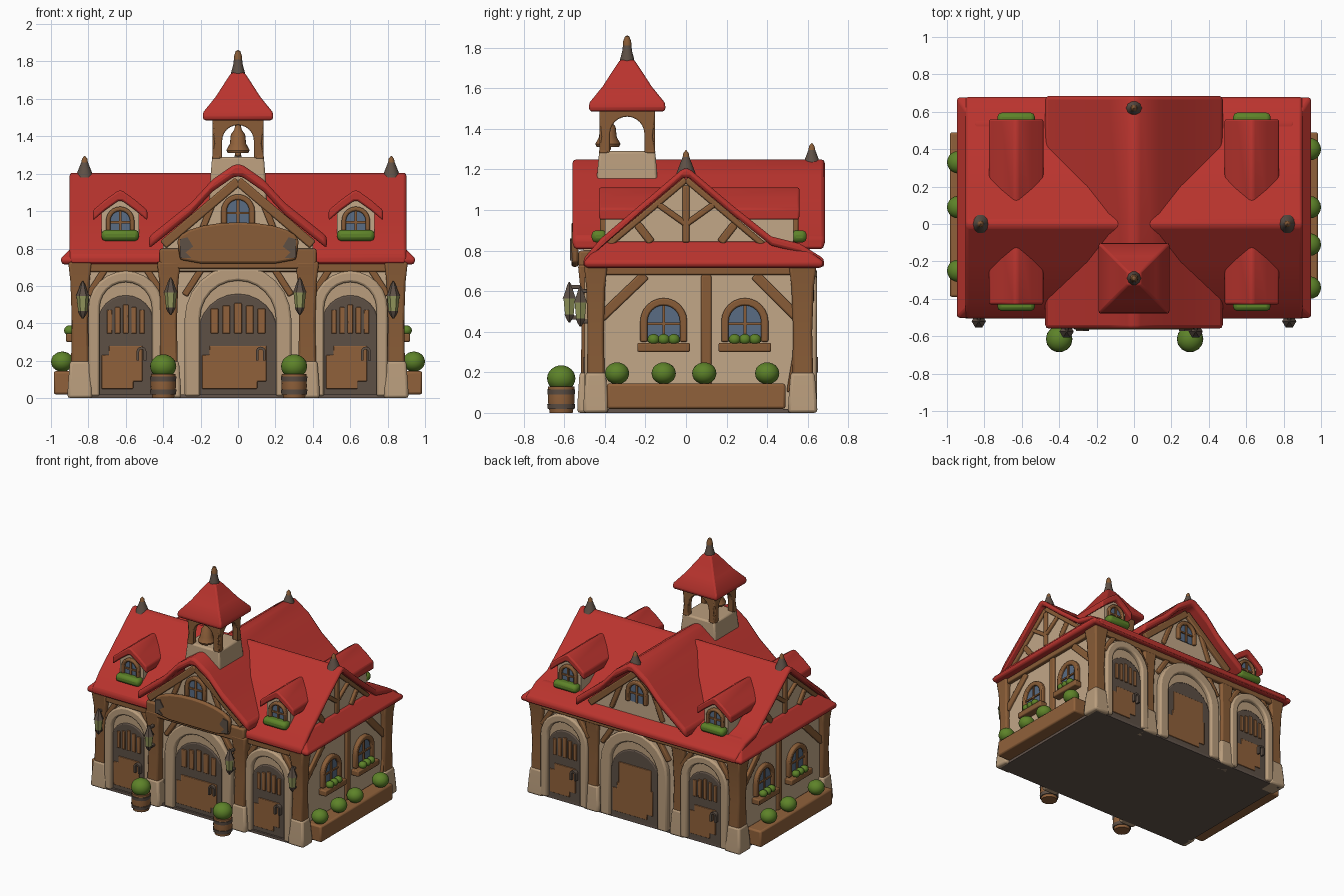
import bpy, bmesh, math
from mathutils import Matrix, Vector

cube = bpy.data.objects.get("Cube")
if cube:
    bpy.data.objects.remove(cube, do_unlink=True)


def material(name, *rgb):
    m = bpy.data.materials.new(name)
    m.use_nodes = True
    m.diffuse_color = (*rgb, 1)
    m.node_tree.nodes["Principled BSDF"].inputs["Base Color"].default_value = (*rgb, 1)
    return m


RED = material("roof red", .49, .034, .027)
PLASTER = material("plaster", .54, .385, .245)
STONE = material("tan stone", .49, .34, .205)
WOOD = material("timber brown", .25, .108, .038)
PLANK = material("door brown", .28, .12, .043)
GREY = material("dark iron", .11, .079, .06)
GREEN = material("leaf green", .11, .225, .022)
GLASS = material("blue glass", .1, .15, .23)
LAMP = material("lantern glass", .3, .32, .11)
BASE = material("underside", .125, .09, .072)
FRONT, RIGHT, BACK, LEFT = range(4)
made = []


def finish(name, bm, mat, bevel=0):
    bmesh.ops.recalc_face_normals(bm, faces=bm.faces)
    me = bpy.data.meshes.new(name)
    bm.to_mesh(me)
    bm.free()
    me.materials.append(mat)
    ob = bpy.data.objects.new(name, me)
    bpy.context.collection.objects.link(ob)
    if bevel:
        mod = ob.modifiers.new("soft edges", 'BEVEL')
        mod.width, mod.segments, mod.limit_method = bevel, 2, 'ANGLE'
    made.append(ob)


def skin(bm, loops):
    """Join successive loops of points and cap both ends."""
    rows = [[bm.verts.new(p) for p in loop] for loop in loops]
    for a, b in zip(rows, rows[1:]):
        for i in range(len(a)):
            j = (i + 1) % len(a)
            bm.faces.new((a[i], a[j], b[j], b[i]))
    bm.faces.new(rows[0])
    bm.faces.new(rows[-1])


def prism(name, pts, d0, d1, mat, face=FRONT, bevel=.008, off=(0, 0)):
    """Extrude (sideways, height) points outward from one side of the building."""
    turn = Matrix.Translation((*off, 0)) @ Matrix.Rotation(face * math.pi / 2, 4, 'Z')
    bm = bmesh.new()
    skin(bm, [[turn @ Vector((u, -d, z)) for u, z in pts] for d in (d0, d1)])
    finish(name, bm, mat, bevel)


def rect(u0, u1, z0, z1):
    return [(u0, z0), (u1, z0), (u1, z1), (u0, z1)]


def bar(u0, z0, u1, z1, w):
    n = Vector((z0 - z1, u1 - u0)).normalized() * w / 2
    return [(u0 - n.x, z0 - n.y), (u1 - n.x, z1 - n.y), (u1 + n.x, z1 + n.y), (u0 + n.x, z0 + n.y)]


def arch(c, w, top, bottom=0):
    curve = [(c + w * math.cos(i * math.pi / 12), top - w + w * math.sin(i * math.pi / 12)) for i in range(13)]
    return [(c + w, bottom)] + curve + [(c - w, bottom)]


def ring(c, w, top, t, bottom=0):
    return arch(c, w, top, bottom) + arch(c, w - t, top - t, bottom)[::-1]


def slab(pts, t):
    return pts + [(u, z - t) for u, z in reversed(pts)]


def mirrored(c, half):
    """Profile from the left eave over the ridge to the right eave."""
    return [(c - u, z) for u, z in half] + [(c + u, z) for u, z in reversed(half)]


def loft(name, rings, mat, bevel=.012):
    """Stack rectangles given as x0, x1, y0, y1, z."""
    bm = bmesh.new()
    skin(bm, [[(a, c, z), (b, c, z), (b, d, z), (a, d, z)] for a, b, c, d, z in rings])
    finish(name, bm, mat, bevel)


def lathe(name, profile, x, y, mat, n=12, bevel=0, turn=0):
    bm = bmesh.new()
    angles = [turn + math.tau * i / n for i in range(n)]
    skin(bm, [[(x + r * math.cos(a), y + r * math.sin(a), z) for a in angles] for r, z in profile])
    finish(name, bm, mat, bevel)


def ball(name, x, y, z, r, mat, squash=.9):
    bm = bmesh.new()
    bmesh.ops.create_icosphere(bm, subdivisions=3, radius=r,
                               matrix=Matrix.Translation((x, y, z)) @ Matrix.Diagonal((1, 1, squash, 1)))
    finish(name, bm, mat)


def window(name, c, d, w, top, bottom, face, t=.03):
    prism(name + "_glass", arch(c, w, top, bottom), d - .02, d + .005, GLASS, face, 0)
    prism(name + "_frame", ring(c, w + t, top + t, t, bottom), d - .02, d + .025, WOOD, face)
    mid = (top + bottom) / 2
    for bars in (rect(c - .007, c + .007, bottom, top), rect(c - w, c + w, mid - .006, mid + .006)):
        prism(name + "_glazing_bar", bars, d, d + .015, WOOD, face, 0)


# Walls and floor
loft("floor", [(-.88, .88, -.49, .62, 0), (-.88, .88, -.49, .62, .02)], BASE, 0)
loft("walls", [(-.86, .86, -.455, .6, .01), (-.86, .86, -.455, .6, .75)], PLASTER, 0)

# Corner and bay posts on stone feet
for s in (-1, 1):
    for x, y, hx, hy in ((.845, -.445, .06, .055), (.845, .575, .06, .065),
                         (.37, -.475, .06, .055), (.37, .585, .06, .05)):
        x *= s
        loft("stone_foot", [(x - hx * k, x + hx * k, y - hy * k, y + hy * k, z)
                            for k, z in ((1.12, 0), (1.08, .06), (.9, .2))], STONE, .015)
        loft("timber_post", [(x - hx * k, x + hx * k, y - hy * k, y + hy * k, z)
                             for k, z in ((.8, .17), (.72, .4), (.85, .62), (1.05, .73))], WOOD)

# Doors in stone arches, front and back
for face, wall in ((FRONT, .455), (BACK, .6)):
    prism("eave_beam", rect(-.87, .87, .675, .735), wall, wall + .035, WOOD, face)
    for c, w, top in ((-.6, .2, .68), (0, .285, .71), (.6, .2, .68)):
        t = .06 if c else .082
        iw, it = w - t, top - t - .07
        prism("door_arch", ring(c, w, top, t, .01), wall - .01, wall + .045, STONE, face, .012)
        prism("arch_reveal", arch(c, w - t + .01, top - t + .01, .01), wall - .01, wall + .012, STONE, face, 0)
        prism("door_frame", arch(c, iw + .01, it, .01), wall, wall + .02, GREY, face)
        # Worn planks with clipped corners leave the iron edge showing
        a, b = c - iw + .01, c + iw - .05
        prism("door_planks", [(a, .05), (b - .05, .05), (b - .05, .09), (b, .09), (b, .28), (a + .04, .28),
                              (a + .04, .23), (a, .23)], wall, wall + .026, PLANK, face, .004)
        if c or face == FRONT:
            for k in range(-2, 3):
                u = k * iw * .31
                prism("door_bar", rect(c + u - iw * .1, c + u + iw * .1, .345, it - .05 - abs(k) * .014),
                      wall, wall + .029, PLANK, face, .004)
            prism("door_handle", ring(c + iw * .6, .026, .275, .014, .2), wall, wall + .05, GREY, face, 0)
        else:
            prism("door_upper", rect(c - .14, c + .14, .27, .44), wall, wall + .026, PLANK, face, .004)
        for s in (-1, 1):
            prism("arch_brace", bar(c + s * w, .55, c + s * (w - .09), .69, .035),
                  wall - .01, wall + .03, WOOD, face)

# Half-timbered sides with windows and planter boxes
for face, s, bushes in ((RIGHT, 1, (-.34, -.11, .09, .4)), (LEFT, -1, (-.25, .09, .33))):
    prism("side_beam", rect(*sorted((s * -.46, s * .6)), .68, .735), .85, .89, WOOD, face)
    for a in ((.1, .1, .1, .68), (-.42, .47, -.2, .68), (.56, .46, .34, .68), (.52, .1, .57, .4)):
        prism("side_timber", bar(s * a[0], a[1], s * a[2], a[3], .05), .85, .88, WOOD, face)
    for y in (-.11, .29):
        window("side_window", s * y, .865, .08, .53, .35, face, .036)
        prism("window_sill", rect(s * y - .13, s * y + .13, .3, .345), .85, .92, WOOD, face)
        for k in (-.05, 0, .05):
            ball("sill_flowers", s * .9, y + k, .362, .03, GREEN)
    prism("planter_box", rect(*sorted((s * -.39, s * .49)), .02, .145), .86, .985, PLANK, face, .012)
    for y in bushes:
        ball("planter_bush", s * .94, y, .195, .06, GREEN)
    # Gable timbers
    prism("gable_post", bar(0, .84, 0, 1.12, .035), .83, .86, WOOD, face)
    for k in (-1, 1):
        for a in ((0, .93, .14, 1.03, .03), (.17, .84, .24, .93, .04), (.38, .83, 0, 1.15, .03)):
            prism("gable_timber", bar(k * a[0], a[1], k * a[2], a[3], a[4]), .83, .86, WOOD, face)

# Main roof over a flared skirt that closes the two ends
loft("roof_skirt", [(-.94, .94, -.495, .67, .715), (-.95, .95, -.505, .68, .745),
                    (-.85, .85, -.41, .54, .845)], RED, .012)
prism("side_gables", [(-.39, .8), (.39, .8), (0, 1.15)], -.84, .84, PLASTER, RIGHT, 0)
prism("main_roof", slab([(-.505, .76), (-.42, .86), (-.22, 1.03), (-.015, 1.205), (.015, 1.205),
                         (.22, 1.03), (.42, .87), (.56, .835), (.68, .76)], .045), -.9, .9, RED, RIGHT, .016)

# Cross gable
prism("cross_gables", [(-.4, .68), (.4, .68), (.4, .84), (0, 1.17), (-.4, .84)], -.59, .505, PLASTER, FRONT, 0)
prism("cross_roof", slab(mirrored(0, [(.475, .865), (.25, 1.045), (.135, 1.17), (.02, 1.25)]), .065),
      -.685, .56, RED, FRONT, .02)
for face, d in ((FRONT, .505), (BACK, .59)):
    window("gable_window", 0, d, .06, 1.06, .92, face)
    for s in (-1, 1):
        prism("gable_rake", bar(s * .4, .82, 0, 1.16, .05), d - .01, d + .025, WOOD, face)
        prism("gable_brace", bar(s * .22, .83, s * .14, 1.03, .035), d - .01, d + .02, WOOD, face)
prism("bay_beam", rect(-.42, .42, .69, .8), .46, .53, WOOD, FRONT, .012)

# Hanging sign board
edge = [(.325 * math.cos(i * math.pi / 10), .84 + .1 * math.sin(i * math.pi / 10)) for i in range(11)]
prism("sign_board", [(-.31, .74), (-.2, .72), (.2, .72), (.31, .74)] + edge, .53, .565, WOOD, FRONT, .012)
for s in (-1, 1):
    prism("sign_bracket", [(s * .31, .75), (s * .25, .75), (s * .28, .78), (s * .24, .81), (s * .27, .86),
                           (s * .31, .85)], .54, .572, GREY, FRONT, 0)

# Dormers
for face, d in ((FRONT, .4), (BACK, .53)):
    for c in (-.63, .63):
        prism("dormer_wall", [(c - .1, .8), (c + .1, .8), (c + .1, .99), (c, 1.07), (c - .1, .99)],
              .1, d, PLASTER, face, 0)
        prism("dormer_roof", slab(mirrored(c, [(.145, 1.005), (.08, 1.06), (.01, 1.11)]), .055),
              .08, d + .03, RED, face, .018)
        window("dormer_window", c, d, .052, 1, .88, face, .024)
        prism("dormer_flowers", rect(c - .1, c + .1, .84, .9), d - .01, d + .065, GREEN, face, .022)

# Bell tower
tower = (0, -.29)
loft("tower_base", [(-h, h, -.29 - h, -.29 + h, z) for h, z in ((.155, 1.05), (.147, 1.19), (.138, 1.29))], STONE)
for face in range(4):
    frame = [(.14, 1.28), (.125, 1.36), (.14, 1.51), (-.14, 1.51), (-.125, 1.36), (-.14, 1.28)]
    prism("tower_arch", frame + arch(0, .085, 1.46, 1.28)[::-1], .095, .137, WOOD, face, .006, tower)
q = math.sqrt(2)
lathe("tower_roof", [(.18 * q, 1.485), (.19 * q, 1.5), (.185 * q, 1.53), (.12 * q, 1.61),
                     (.075 * q, 1.68), (.035 * q, 1.74)], *tower, RED, 4, .014, math.pi / 4)
lathe("tower_spire", [(.04, 1.71), (.036, 1.745), (.026, 1.78), (.022, 1.81)], *tower, GREY, 10)
lathe("spire_tip", [(.022, 1.805), (.021, 1.83), (.012, 1.855), (.002, 1.86)], *tower, WOOD, 10)
lathe("bell", [(.055, 1.31), (.062, 1.325), (.044, 1.36), (.038, 1.41), (.02, 1.435), (.012, 1.47)],
      0, -.385, PLANK, 16)
ball("bell_clapper", 0, -.385, 1.305, .016, PLANK)

# Roof finials
for x, y, z in ((-.82, 0, 1.18), (.82, 0, 1.18), (0, .62, 1.215)):
    lathe("finial", [(.05, z), (.034, z + .04), (.018, z + .08)], x, y, GREY, 10)
    lathe("finial_tip", [(.018, z + .078), (.014, z + .1), (.002, z + .115)], x, y, WOOD, 10)

# Lanterns on arms, and potted bushes
for x, y, z in ((-.36, -.575, .53), (.33, -.575, .53), (-.83, -.52, .51), (.83, -.52, .51)):
    lathe("lantern_cap", [(.038, z + .035), (.03, z + .05), (.012, z + .1), (.003, z + .115)], x, y, GREY, 6)
    lathe("lantern_glass", [(.024, z - .05), (.034, z + .04)], x, y, LAMP, 6)
    lathe("lantern_foot", [(.004, z - .085), (.018, z - .065), (.027, z - .045)], x, y, GREY, 6)
    for h in (-.06, .09):
        prism("lantern_arm", rect(x - .01, x + .01, z + h - .01, z + h + .01), -y - .09, -y, GREY, FRONT, .004)
for x in (-.4, .3):
    lathe("pot", [(.058, 0), (.068, .06), (.066, .13)], x, -.615, PLANK, 14)
    for z in (.02, .09):
        lathe("pot_band", [(.068, z), (.071, z + .025)], x, -.615, GREY, 14)
    ball("pot_bush", x, -.615, .17, .07, GREEN, .92)

# Soft shading with crisp edges
bpy.ops.object.select_all(action='DESELECT')
for ob in made:
    ob.select_set(True)
bpy.context.view_layer.objects.active = made[0]
bpy.ops.object.shade_smooth_by_angle(angle=math.radians(40))
